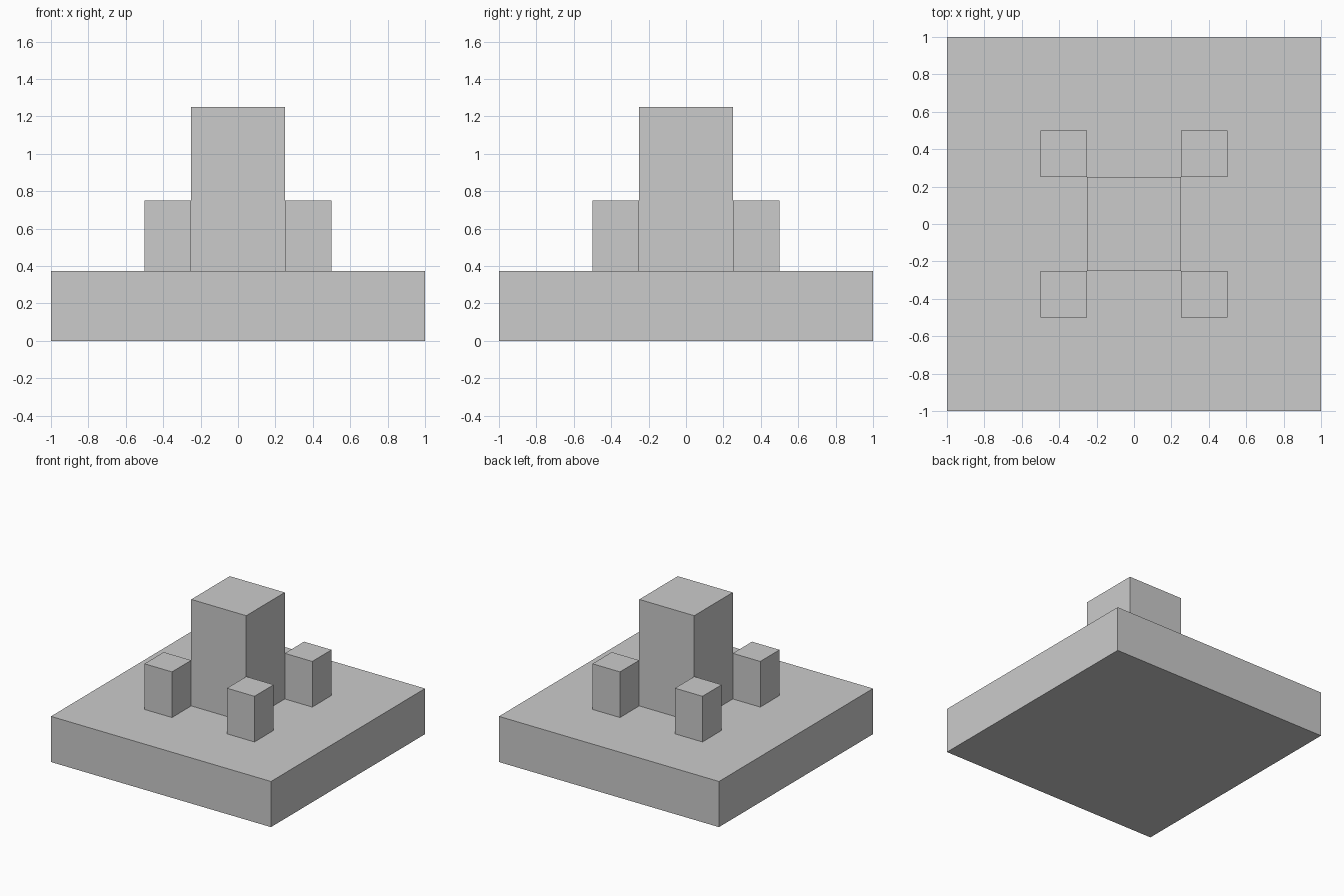
import bpy

if "Cube" in bpy.data.objects:
    bpy.data.objects.remove(bpy.data.objects["Cube"])

BASE_TOP = 0.375


def box(name, x, y, width, depth, z0, z1):
    """Add a box from its centre, footprint and height range."""
    bpy.ops.mesh.primitive_cube_add(size=1, location=(x, y, (z0 + z1) / 2))
    obj = bpy.context.object
    obj.name = name
    obj.scale = (width, depth, z1 - z0)
    bpy.ops.object.transform_apply(location=False, rotation=False, scale=True)
    return obj


# Square base slab
box("base_slab", 0, 0, 2, 2, 0, BASE_TOP)

# Tall central block
box("central_tower", 0, 0, 0.5, 0.5, BASE_TOP, 1.25)

# Four short posts touching the tower's corners
for side, sx in (("left", -1), ("right", 1)):
    for end, sy in (("front", -1), ("back", 1)):
        box(f"{end}_{side}_post", sx * 0.375, sy * 0.375, 0.25, 0.25, BASE_TOP, 0.75)
